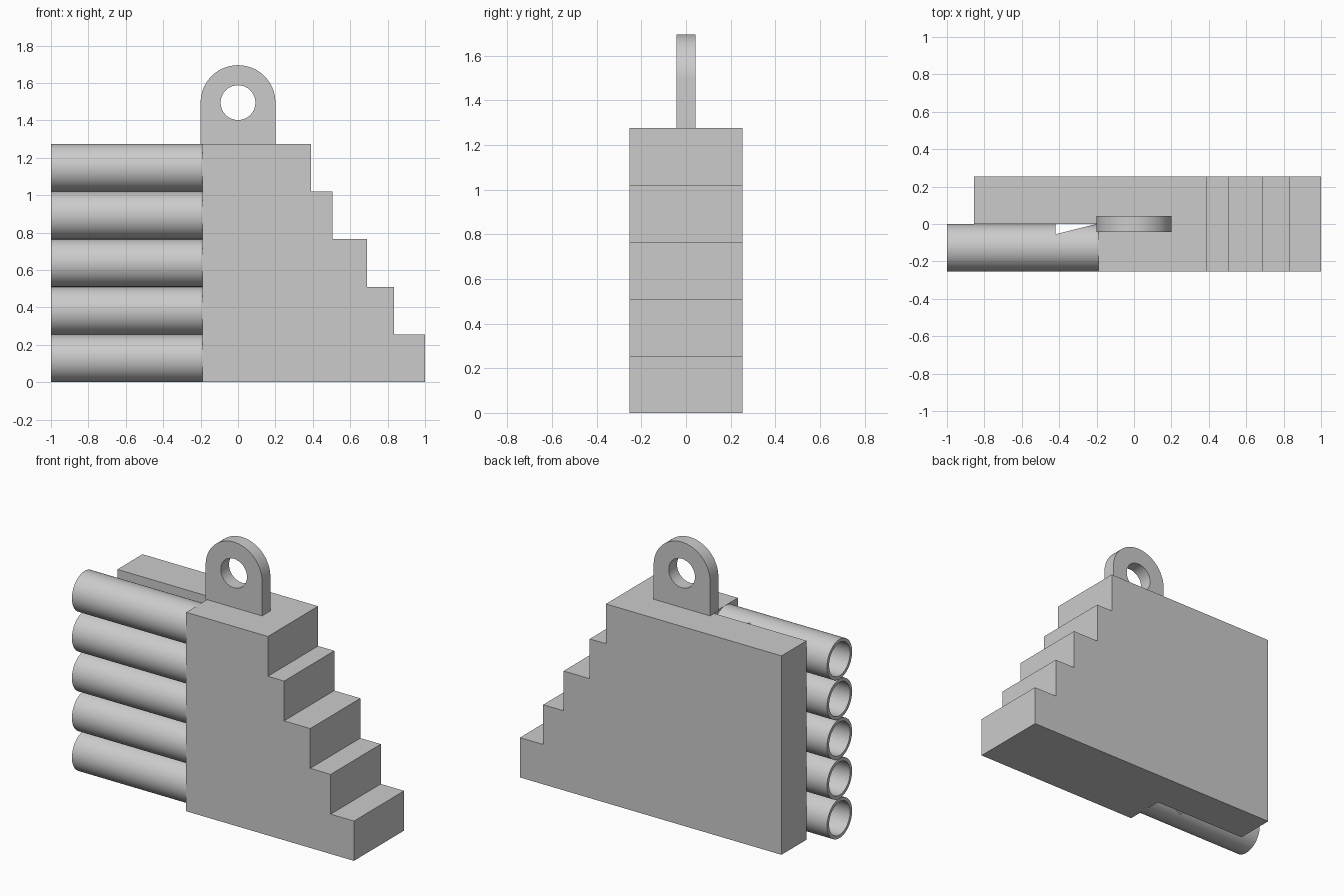
import bpy, bmesh, math
from mathutils import Matrix

if "Cube" in bpy.data.objects:
    bpy.data.objects.remove(bpy.data.objects["Cube"])

LEVEL = 0.255                                # height of one pipe and one step
STEPS = [1.0, 0.835, 0.69, 0.505, 0.39]      # right end of each step, bottom up
HALF = 0.254                                 # half depth of the body
MOUTH = -0.19                                # where the pipes meet the body
R_OUT, R_IN = 0.127, 0.106

grey = bpy.data.materials.new("light grey")
grey.diffuse_color = (0.6, 0.6, 0.6, 1)
grey.use_nodes = True
grey.node_tree.nodes["Principled BSDF"].inputs["Base Color"].default_value = grey.diffuse_color


def finish(name, bm):
    bmesh.ops.recalc_face_normals(bm, faces=bm.faces[:])
    me = bpy.data.meshes.new(name)
    bm.to_mesh(me)
    bm.free()
    me.materials.append(grey)
    ob = bpy.data.objects.new(name, me)
    bpy.context.collection.objects.link(ob)
    return ob


def prism(name, outline, axis, a, b):
    """Extrude a 2D outline: (x, z) along y, or (x, y) along z."""
    bm = bmesh.new()
    place = (lambda p: (p[0], a, p[1])) if axis == "y" else (lambda p: (p[0], p[1], a))
    face = bm.faces.new([bm.verts.new(place(p)) for p in outline])
    new = bmesh.ops.extrude_face_region(bm, geom=[face])["geom"]
    move = (0, b - a, 0) if axis == "y" else (0, 0, b - a)
    bmesh.ops.translate(bm, vec=move, verts=[v for v in new if isinstance(v, bmesh.types.BMVert)])
    return finish(name, bm)


def rod(name, x0, x1, z, r):
    bm = bmesh.new()
    turn = Matrix.Translation(((x0 + x1) / 2, -HALF / 2, z)) @ Matrix.Rotation(math.pi / 2, 4, "Y")
    bmesh.ops.create_cone(bm, cap_ends=True, segments=64, radius1=r, radius2=r,
                          depth=x1 - x0, matrix=turn)
    return finish(name, bm)


def cut(ob, cutter):
    mod = ob.modifiers.new("cut", "BOOLEAN")
    mod.operation, mod.solver, mod.object = "DIFFERENCE", "EXACT", cutter
    bpy.context.view_layer.objects.active = ob
    bpy.ops.object.modifier_apply(modifier=mod.name)
    bpy.data.objects.remove(cutter)


def smooth(ob):
    bpy.ops.object.select_all(action="DESELECT")
    ob.select_set(True)
    bpy.context.view_layer.objects.active = ob
    bpy.ops.object.shade_smooth_by_angle(angle=math.radians(30))


# Stepped body, with the front left corner removed for the pipes
outline = [(-0.855, 0)]
for i, x in enumerate(STEPS):
    outline += [(x, i * LEVEL), (x, (i + 1) * LEVEL)]
outline.append((-0.855, 5 * LEVEL))
body = prism("stepped_body", outline, "y", -HALF, HALF)
cut(body, prism("corner_cutter", [(-1.2, -1), (MOUTH, -1), (MOUTH, 0), (-1.2, 0)], "z", -0.5, 2))

# Pipes with open bores, a wedge window behind, and chambers inside the body
for i, x in enumerate(STEPS):
    z = (i + 0.5) * LEVEL
    pipe = rod(f"pipe_{i + 1}", -1.0, MOUTH, z, R_OUT)
    cut(pipe, rod("bore_cutter", -1.2, 0, z, R_IN))
    cut(pipe, prism("window_cutter", [(-0.42, 0.05), (-0.42, -0.055), (-0.2, 0), (-0.2, 0.05)],
                    "z", -0.5, 2))
    smooth(pipe)
    cut(body, rod("chamber_cutter", MOUTH - 0.1, x - 0.06, z, R_IN))
smooth(body)

# Hanging loop with a round hole
N, CZ, R = 48, 1.495, 0.2
arch = [(-R, 5 * LEVEL), (R, 5 * LEVEL)]
arch += [(R * math.cos(math.pi * k / N), CZ + R * math.sin(math.pi * k / N)) for k in range(N + 1)]
loop = prism("hanging_loop", arch, "y", -0.042, 0.042)
hole = [(0.093 * math.cos(math.tau * k / 64), CZ + 0.093 * math.sin(math.tau * k / 64)) for k in range(64)]
cut(loop, prism("hole_cutter", hole, "y", -0.3, 0.3))
smooth(loop)
